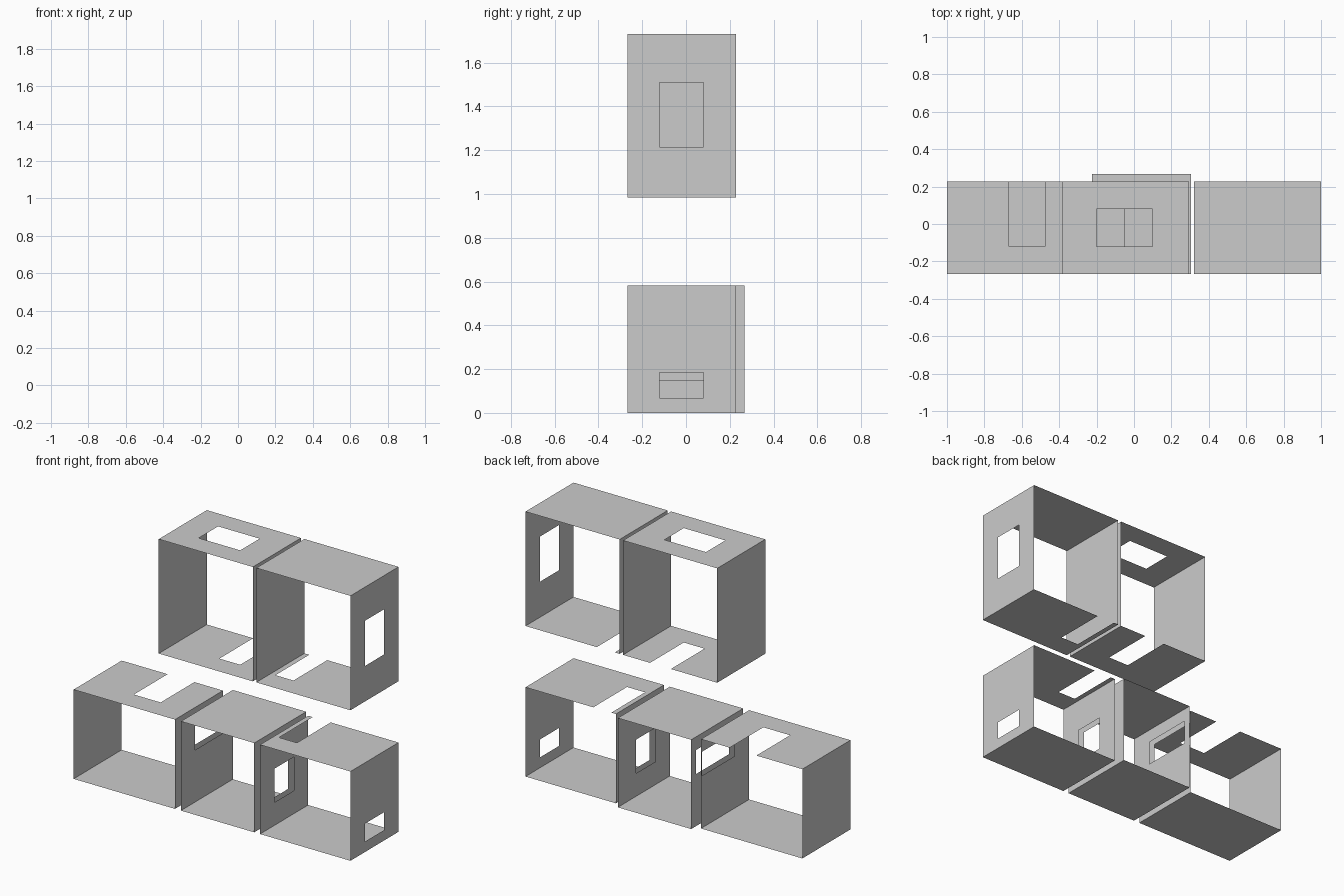
import bpy, bmesh

if "Cube" in bpy.data.objects:
    bpy.data.objects.remove(bpy.data.objects["Cube"])


def add_panel(bm, axis, at, u, v, hole=None):
    """Flat panel across one axis; hole = (u0, u1, v0, v1), may touch an edge as a notch."""
    us, vs = set(u), set(v)
    if hole:
        us |= set(hole[:2])
        vs |= set(hole[2:])
    us, vs = sorted(us), sorted(vs)
    for a, b in zip(us, us[1:]):
        for c, d in zip(vs, vs[1:]):
            if hole and hole[0] <= a and b <= hole[1] and hole[2] <= c and d <= hole[3]:
                continue
            corners = [(a, c), (b, c), (b, d), (a, d)]
            if axis == "x":
                pts = [(at, p, q) for p, q in corners]
            else:
                pts = [(p, q, at) for p, q in corners]
            bm.faces.new([bm.verts.new(p) for p in pts])


def room(name, x, y, z, floor=None, top=None, left=None, right=None):
    """Box open at front and back, made of thin sheets with optional openings."""
    bm = bmesh.new()
    add_panel(bm, "z", z[0], x, y, floor)
    add_panel(bm, "z", z[1], x, y, top)
    add_panel(bm, "x", x[0], y, z, left)
    add_panel(bm, "x", x[1], y, z, right)
    bmesh.ops.remove_doubles(bm, verts=bm.verts, dist=0.0005)
    bmesh.ops.recalc_face_normals(bm, faces=bm.faces)
    mesh = bpy.data.meshes.new(name)
    bm.to_mesh(mesh)
    bm.free()
    obj = bpy.data.objects.new(name, mesh)
    bpy.context.collection.objects.link(obj)


FRONT, BACK = -0.268, 0.228
WIN = (-0.12, 0.08)               # shared window span in y
LOW, HIGH = (0.0, 0.583), (0.983, 1.73)
wide_window = (-0.12, 0.22, 0.34, 0.497)
inner_window = (*WIN, 0.15, 0.37)

# Lower row of rooms
room("lower_left_room", (-1.0, -0.268), (FRONT, BACK), LOW,
     top=(-0.668, -0.475, -0.12, BACK), right=wide_window)
room("lower_middle_room", (-0.225, 0.305), (FRONT, 0.268), LOW,
     left=wide_window, right=inner_window)
room("lower_right_room", (0.347, 1.0), (FRONT, BACK), LOW,
     top=(0.38, 0.51, -0.12, BACK), left=inner_window, right=(*WIN, 0.068, 0.185))

# Upper row of rooms
room("upper_left_room", (-0.385, 0.295), (FRONT, BACK), HIGH,
     floor=(-0.05, 0.10, -0.12, BACK), top=(-0.20, 0.10, *WIN))
room("upper_right_room", (0.32, 1.0), (FRONT, BACK), HIGH,
     floor=(0.355, 0.485, -0.12, BACK), right=(*WIN, 1.215, 1.51))
